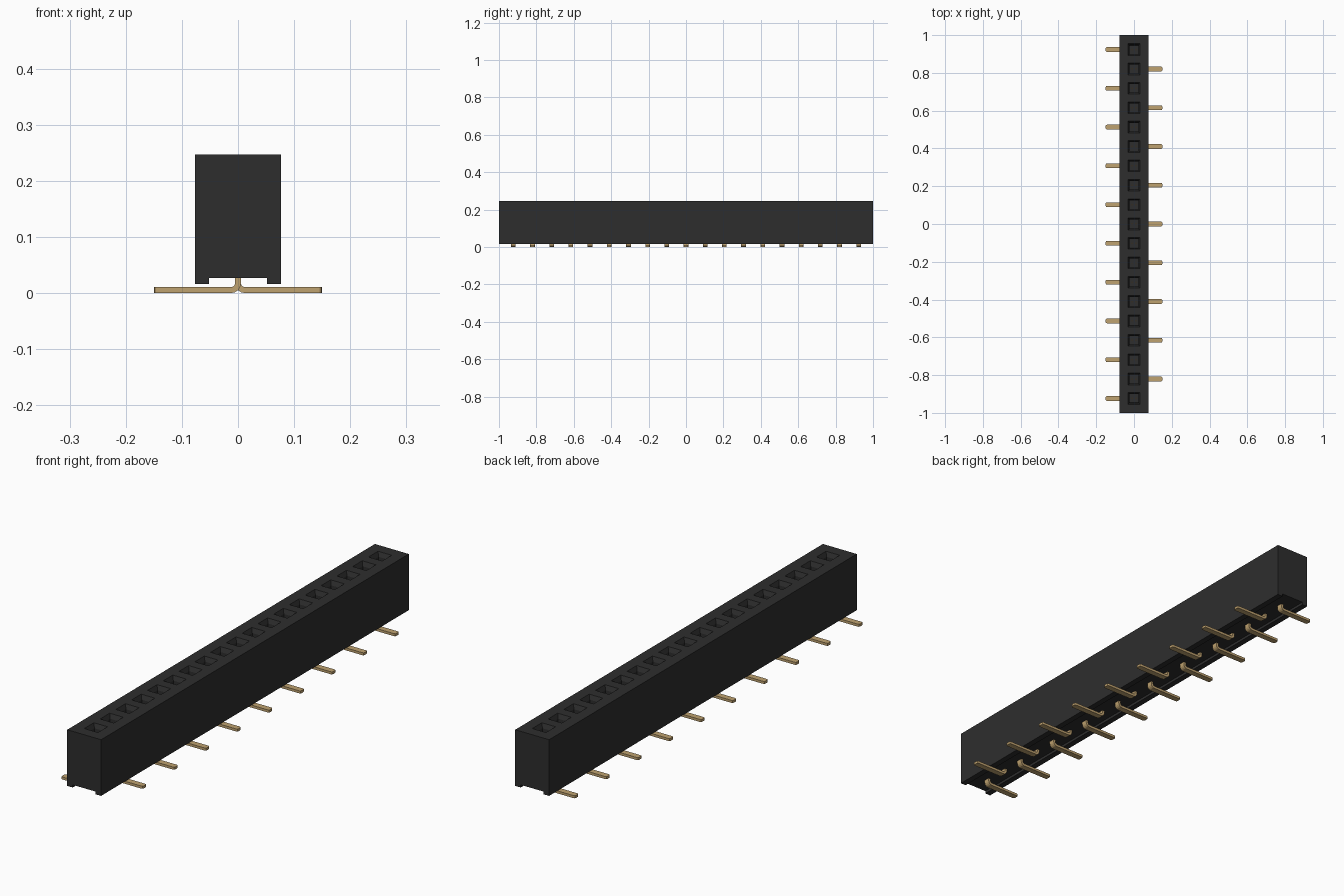
import bpy, bmesh, math
from mathutils import Vector

if "Cube" in bpy.data.objects:
    bpy.data.objects.remove(bpy.data.objects["Cube"], do_unlink=True)

COUNT, PITCH = 19, 0.1026
TOP, SOCKET = 0.247, 0.031
ROWS = [(COUNT // 2 - i) * PITCH for i in range(COUNT)]


def material(name, rgb, metallic=0.0):
    m = bpy.data.materials.new(name)
    m.use_nodes = True
    m.diffuse_color = (*rgb, 1)
    shader = m.node_tree.nodes["Principled BSDF"]
    shader.inputs["Base Color"].default_value = (*rgb, 1)
    shader.inputs["Roughness"].default_value = 0.6
    return m


def finish(bm, name, mat):
    bmesh.ops.recalc_face_normals(bm, faces=bm.faces)
    mesh = bpy.data.meshes.new(name)
    bm.to_mesh(mesh)
    bm.free()
    mesh.materials.append(mat)
    obj = bpy.data.objects.new(name, mesh)
    bpy.context.collection.objects.link(obj)
    return obj


def prism(bm, profile, y0, y1):
    """Extrude an x-z profile along y."""
    face = bm.faces.new([bm.verts.new((x, y0, z)) for x, z in profile])
    ext = bmesh.ops.extrude_face_region(bm, geom=[face])["geom"]
    verts = [v for v in ext if isinstance(v, bmesh.types.BMVert)]
    bmesh.ops.translate(bm, verts=verts, vec=(0, y1 - y0, 0))


def box(bm, x, y, z0, z1, sx, sy):
    prism(bm, [(x - sx, z0), (x + sx, z0), (x + sx, z1), (x - sx, z1)], y - sy, y + sy)


black = material("black plastic", (0.027, 0.027, 0.027))
gold = material("gold metal", (0.52, 0.36, 0.16))

# Housing: long block with a channel along its underside
bm = bmesh.new()
half = [(0.052, 0.027), (0.052, 0.016), (0.077, 0.016), (0.077, TOP)]
prism(bm, half + [(-x, z) for x, z in reversed(half)], -1, 1)
bmesh.ops.recalc_face_normals(bm, faces=bm.faces)


def top_faces():
    return [f for f in bm.faces if f.normal.z > 0.9 and f.calc_center_median().z > TOP - 0.001]


def cut(point, normal):
    faces = top_faces()
    geom = set(faces)
    for f in faces:
        geom.update(f.edges)
        geom.update(f.verts)
    bmesh.ops.bisect_plane(bm, geom=list(geom), plane_co=point, plane_no=normal)
    bm.normal_update()


# Sockets: square openings with sloped lead-ins and deep shafts
for s in (-SOCKET, SOCKET):
    cut((s, 0, 0), (1, 0, 0))
    for y in ROWS:
        cut((0, y + s, 0), (0, 1, 0))
wells = []
for f in top_faces():
    c = f.calc_center_median()
    if abs(c.x) < 0.01 and min(abs(c.y - y) for y in ROWS) < 0.01:
        wells.append(f)
bmesh.ops.inset_individual(bm, faces=wells, thickness=0.011, depth=-0.018)
bmesh.ops.inset_individual(bm, faces=wells, thickness=0.0005, depth=-0.15)
finish(bm, "housing", black)


# Pins: a stem bent outward into a flat foot, alternating sides
def pin_profile(side):
    t, r, tip = 0.0105, 0.007, 0.15
    w = t / 2
    steps = [i * math.pi / 8 for i in range(5)]
    outer = [(-w + (r + t) * (1 - math.cos(a)), (r + t) * (1 - math.sin(a))) for a in steps]
    inner = [(w + r * (1 - math.cos(a)), t + r * (1 - math.sin(a))) for a in steps]
    pts = [(-w, 0.06)] + outer + [(tip, 0), (tip, t)] + inner[::-1] + [(w, 0.06)]
    return [(side * x, z) for x, z in pts]


for i, y in enumerate(ROWS):
    side = -1 if i % 2 == 0 else 1
    bm = bmesh.new()
    prism(bm, pin_profile(side), y - 0.0125, y + 0.0125)
    corners = [e for e in bm.edges if all(abs(v.co.x) > 0.149 for v in e.verts)
               and abs(e.verts[0].co.z - e.verts[1].co.z) > 0.005]
    bmesh.ops.bevel(bm, geom=corners, offset=0.006, segments=2, profile=0.5, affect="EDGES")
    finish(bm, f"pin_{i + 1}", gold)

# Contact leaves inside each socket
bm = bmesh.new()
for y in ROWS:
    for x in (-0.011, 0.011):
        box(bm, x, y, 0.06, 0.17, 0.002, 0.004)
finish(bm, "contact_leaves", gold)
